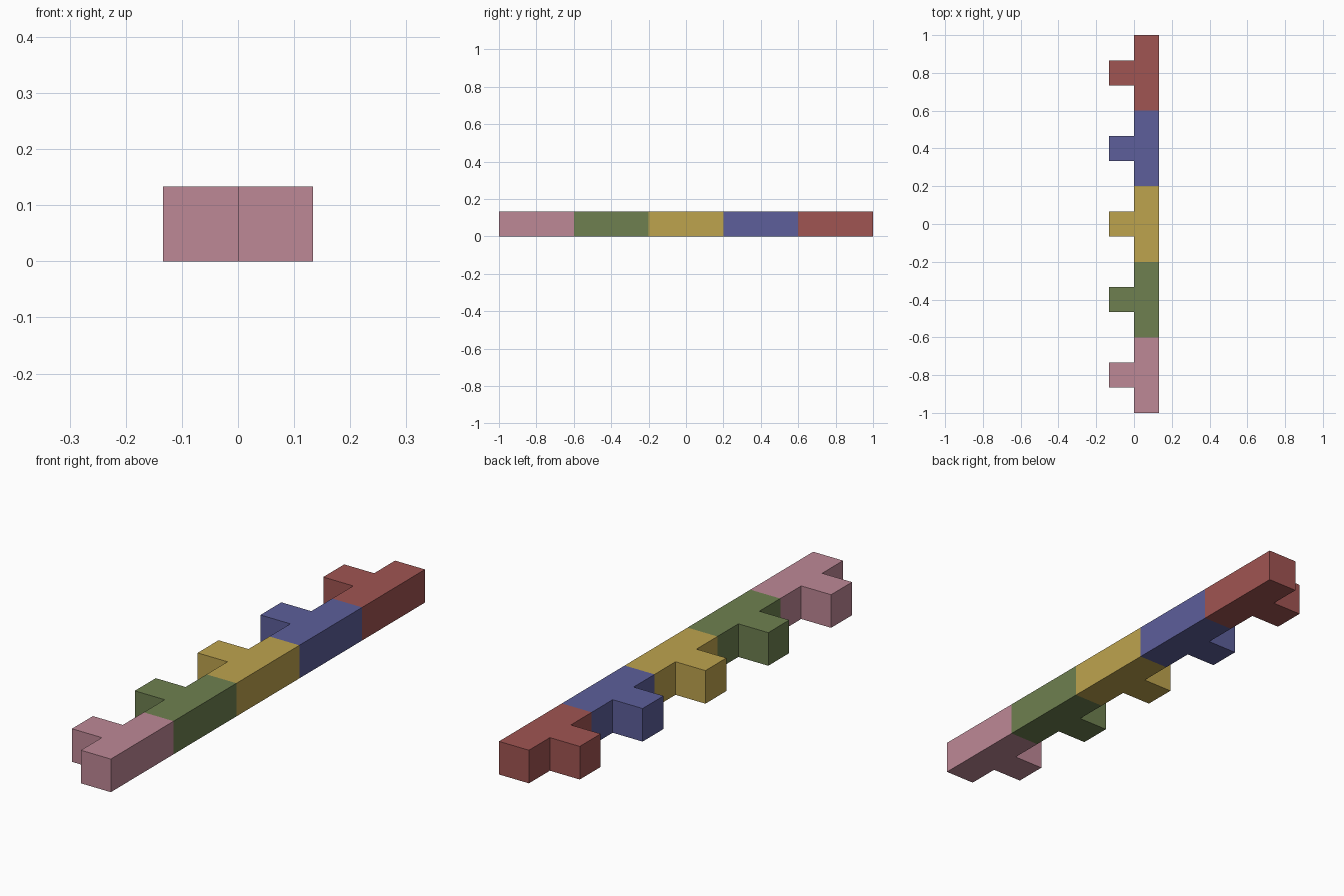
import bpy
import bmesh

cube = bpy.data.objects.get("Cube")
if cube:
    bpy.data.objects.remove(cube, do_unlink=True)

UNIT = 2 / 15  # edge of one cell; each block is three cells long


def make_material(name, rgb):
    mat = bpy.data.materials.new(name)
    mat.use_nodes = True
    color = (*rgb, 1)
    mat.diffuse_color = color
    bsdf = next(n for n in mat.node_tree.nodes if n.type == "BSDF_PRINCIPLED")
    bsdf.inputs["Base Color"].default_value = color
    return mat


# T-shaped outline in cells: a bar along y with a stub towards -x
T_PROFILE = [(0, -1.5), (1, -1.5), (1, 1.5), (0, 1.5),
             (0, 0.5), (-1, 0.5), (-1, -0.5), (0, -0.5)]


def make_t_block(name, center_y, mat):
    bm = bmesh.new()
    base = bm.faces.new([bm.verts.new((x * UNIT, y * UNIT, 0)) for x, y in T_PROFILE])
    top = bmesh.ops.extrude_face_region(bm, geom=[base], use_keep_orig=True)
    verts = [v for v in top["geom"] if isinstance(v, bmesh.types.BMVert)]
    bmesh.ops.translate(bm, verts=verts, vec=(0, 0, UNIT))
    bmesh.ops.recalc_face_normals(bm, faces=bm.faces)
    mesh = bpy.data.meshes.new(name)
    bm.to_mesh(mesh)
    bm.free()
    mesh.materials.append(mat)
    obj = bpy.data.objects.new(name, mesh)
    obj.location.y = center_y
    bpy.context.collection.objects.link(obj)


# Five blocks end to end, front to back
COLORS = {
    "pink": (0.515, 0.246, 0.305),
    "green": (0.156, 0.216, 0.08),
    "yellow": (0.515, 0.371, 0.076),
    "blue": (0.109, 0.114, 0.328),
    "red": (0.352, 0.089, 0.084),
}
for i, (color, rgb) in enumerate(COLORS.items()):
    make_t_block(f"{color}_t_block", (i - 2) * 3 * UNIT, make_material(color, rgb))
